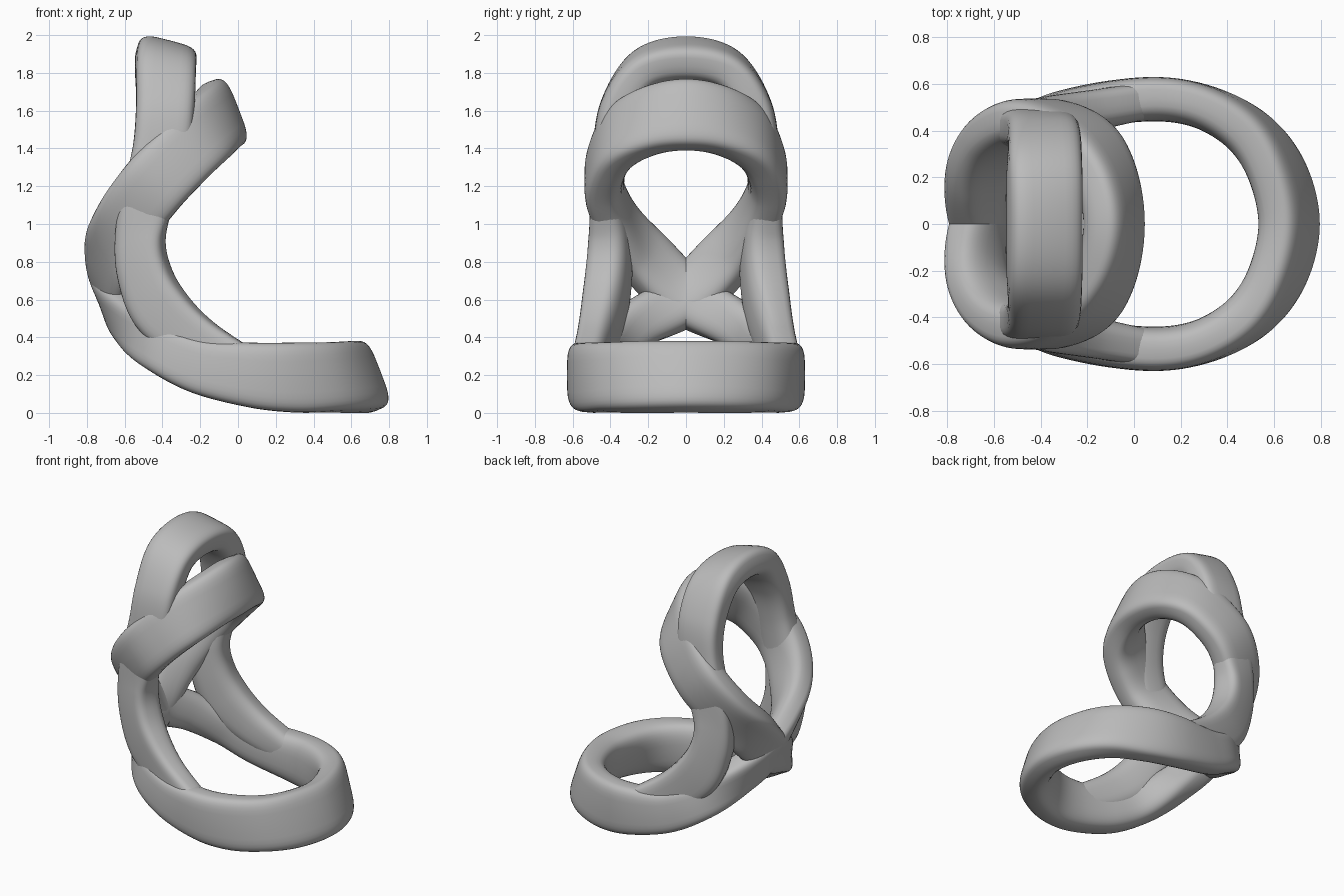
import bpy
import math
from mathutils import Vector

cube = bpy.data.objects.get("Cube")
if cube:
    bpy.data.objects.remove(cube, do_unlink=True)

# One matte grey for everything
grey = bpy.data.materials.new("matte_grey")
grey.use_nodes = True
COLOUR = (0.5, 0.5, 0.5, 1)
grey.diffuse_color = COLOUR
grey.node_tree.nodes["Principled BSDF"].inputs["Base Color"].default_value = COLOUR

SIDES = 32
STEPS = 12


def spline(a, b, c, d, u):
    """Catmull-Rom blend of four control rows."""
    return [0.5 * (2 * q + (r - p) * u + (2 * p - 5 * q + 4 * r - s) * u * u
                   + (3 * q - p - 3 * r + s) * u ** 3)
            for p, q, r, s in zip(a, b, c, d)]


def flip(row):
    """Mirror a control row across the middle plane."""
    x, y, z, hx, hy, hz, w, t = row
    return (x, -y, z, hx, -hy, hz, w, t)


def section(width, thick):
    """Band section: crisp outer face, rounder inner face."""
    pts = []
    for i in range(SIDES):
        a = 2 * math.pi * i / SIDES
        c, s = math.cos(a), math.sin(a)
        e = 2 / 4 if c > 0 else 2 / 2.8
        pts.append((math.copysign(abs(c) ** e, c) * thick / 2,
                    math.copysign(abs(s) ** e, s) * width / 2))
    return pts


def band(name, rows, closes):
    """Sweep half a band along rows (x, y, z, height direction, width, thickness), then mirror."""
    last = flip(rows[-2]) if closes else [2 * p - q for p, q in zip(rows[-1], rows[-2])]
    ctrl = [flip(rows[1])] + rows + [last]
    path = [spline(*ctrl[k:k + 4], j / STEPS)
            for k in range(len(rows) - 1) for j in range(STEPS)]
    path.append(list(rows[-1]))
    centres = [Vector(p[:3]) for p in path]
    verts, faces = [], []
    for i, p in enumerate(path):
        tangent = centres[min(i + 1, len(path) - 1)] - centres[max(i - 1, 0)]
        if i == 0 or (closes and i == len(path) - 1):
            tangent = Vector((0, tangent.y, 0))
        tangent.normalize()
        height = Vector(p[3:6])
        height = (height - tangent * height.dot(tangent)).normalized()
        outward = tangent.cross(height)
        verts += [centres[i] + outward * n + height * h for n, h in section(p[6], p[7])]
    for i in range(len(path) - 1):
        for j in range(SIDES):
            a, b = i * SIDES + j, i * SIDES + (j + 1) % SIDES
            faces.append((a, b, b + SIDES, a + SIDES))
    if not closes:
        faces.append(tuple(range(len(verts) - SIDES, len(verts))))
    mesh = bpy.data.meshes.new(name)
    mesh.from_pydata(verts, [], faces)
    mesh.materials.append(grey)
    obj = bpy.data.objects.new(name, mesh)
    bpy.context.collection.objects.link(obj)
    mirror = obj.modifiers.new("mirror", "MIRROR")
    mirror.use_axis = (False, True, False)
    mirror.merge_threshold = 0.0005
    bpy.ops.object.select_all(action="DESELECT")
    obj.select_set(True)
    bpy.context.view_layer.objects.active = obj
    bpy.ops.object.shade_smooth_by_angle(angle=math.radians(40))


# Base ring whose arms cross at the back and rise into the tilted upper ring
band("crossed_ring_band", [
    (.66, 0, .187, -.36, 0, .93, .38, .2),
    (.61, .22, .187, -.33, 0, .93, .38, .2),
    (.49, .39, .187, -.23, 0, .95, .37, .2),
    (.3, .5, .187, -.1, 0, 1, .37, .19),
    (.08, .535, .2, .05, 0, 1, .345, .19),
    (-.2, .5, .245, .2, 0, .95, .29, .19),
    (-.41, .425, .345, .2, 0, .9, .26, .19),
    (-.56, .25, .475, -.15, 0, 1, .26, .18),
    (-.655, 0, .615, -.38, 0, .95, .3, .18),
    (-.66, -.21, .825, -.4, 0, .8, .34, .18),
    (-.58, -.36, 1.02, -.65, 0, .7, .35, .19),
    (-.45, -.435, 1.2, -.7, 0, .7, .36, .2),
    (-.31, -.41, 1.35, -.66, 0, .72, .36, .2),
    (-.2, -.33, 1.465, -.55, 0, .8, .37, .2),
    (-.12, -.18, 1.545, -.42, 0, .9, .37, .2),
    (-.09, 0, 1.575, -.36, 0, .93, .38, .2),
], True)

# Tall hoop growing out of the base sides
band("back_hoop", [
    (-.385, 0, 1.875, -.96, 0, .25, .32, .2),
    (-.385, .22, 1.82, -.97, 0, .2, .32, .2),
    (-.385, .355, 1.62, -1, 0, .05, .31, .2),
    (-.41, .405, 1.38, -1, 0, .1, .3, .18),
    (-.48, .415, 1.13, -1, -.1, 0, .28, .175),
    (-.515, .4, .92, -1, -.25, -.05, .26, .21),
    (-.49, .405, .73, -.93, -.3, -.3, .28, .22),
    (-.4, .43, .54, -.75, -.25, -.6, .31, .21),
    (-.22, .475, .38, -.5, -.15, -.85, .27, .18),
    (.03, .525, .245, -.3, 0, -.95, .21, .16),
    (.16, .53, .19, -.1, 0, -1, .16, .14),
], False)
